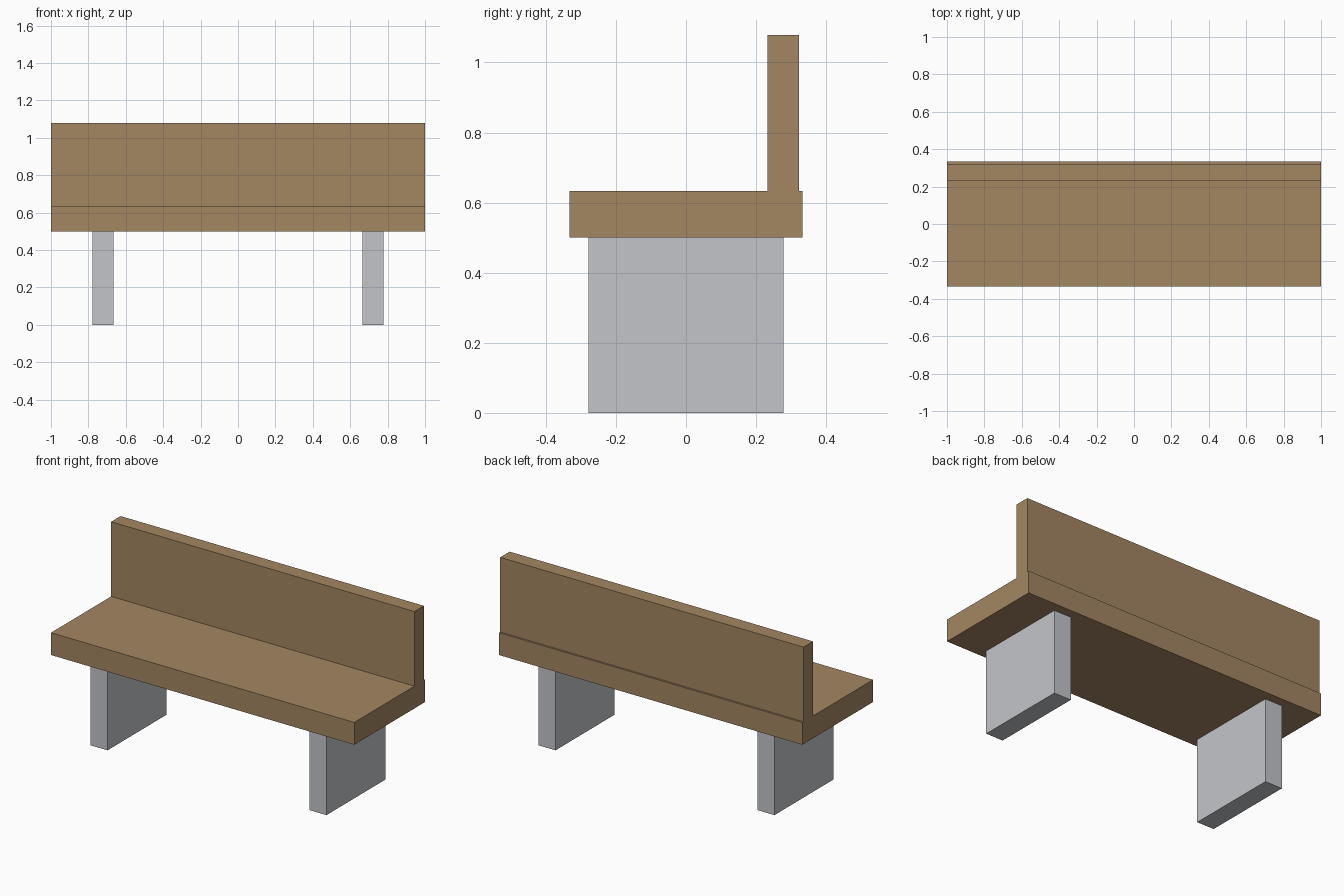
import bpy

# Remove the default cube
if "Cube" in bpy.data.objects:
    bpy.data.objects.remove(bpy.data.objects["Cube"], do_unlink=True)


def make_material(name, rgb):
    mat = bpy.data.materials.new(name)
    mat.use_nodes = True
    mat.diffuse_color = (*rgb, 1)
    mat.node_tree.nodes["Principled BSDF"].inputs["Base Color"].default_value = (*rgb, 1)
    return mat


def box(name, low, high, mat):
    """Box spanning two opposite corners."""
    centre = [(a + b) / 2 for a, b in zip(low, high)]
    bpy.ops.mesh.primitive_cube_add(size=1, location=centre)
    obj = bpy.context.object
    obj.name = name
    obj.scale = [b - a for a, b in zip(low, high)]
    bpy.ops.object.transform_apply(location=False, rotation=False, scale=True)
    obj.data.materials.append(mat)
    return obj


wood = make_material("brown wood", (0.37, 0.24, 0.122))
concrete = make_material("grey concrete", (0.552, 0.558, 0.584))

LEG_TOP, SEAT_TOP, BACK_TOP = 0.5, 0.633, 1.078

# Seat slab and upright backrest
box("seat", (-1, -0.333, LEG_TOP), (1, 0.333, SEAT_TOP), wood)
box("backrest", (-1, 0.233, SEAT_TOP), (1, 0.322, BACK_TOP), wood)

# Pair of slab legs
for side, x in (("left", 0.722), ("right", -0.722)):
    box(side + "_leg", (x - 0.056, -0.278, 0), (x + 0.056, 0.278, LEG_TOP), concrete)
